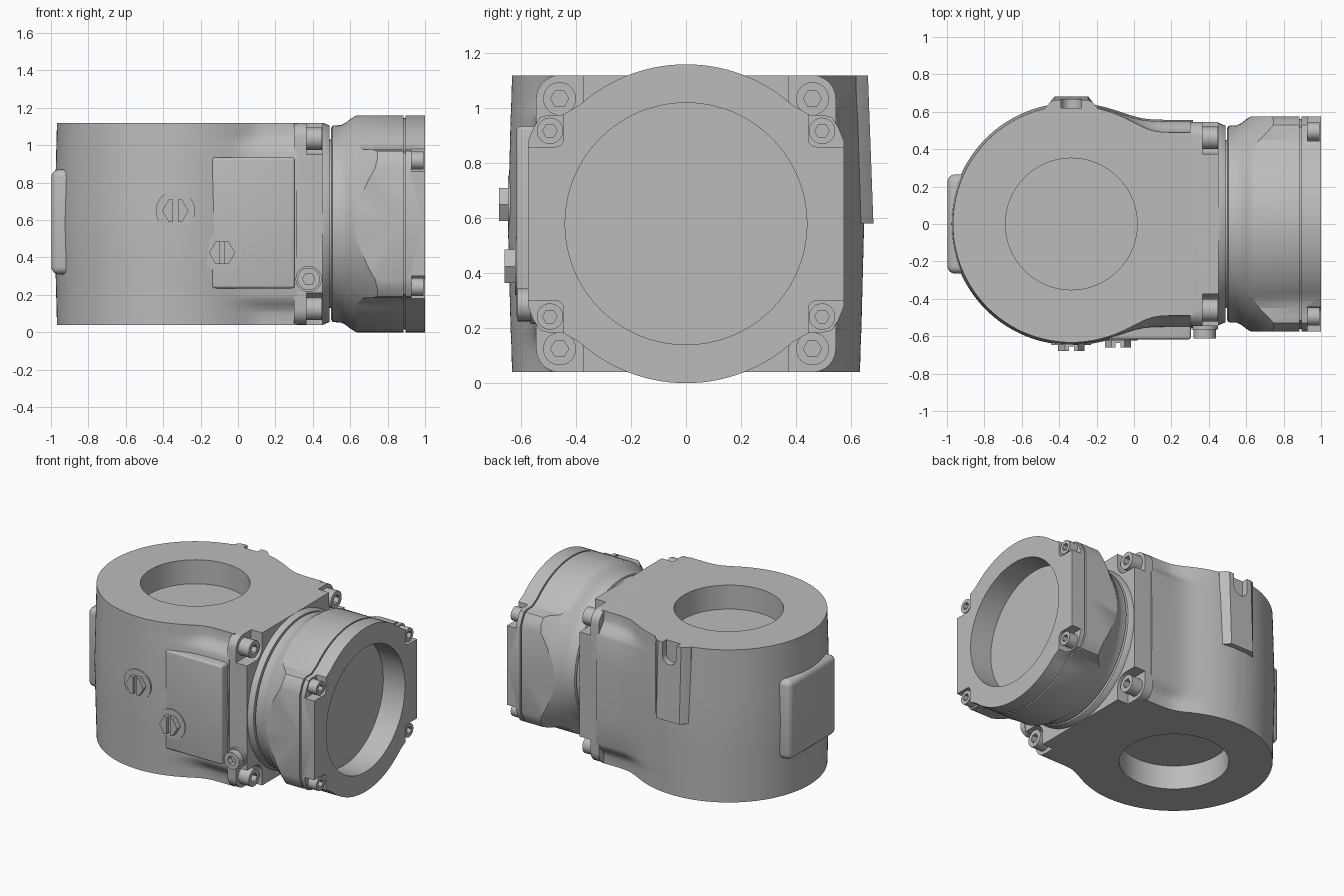
import bpy, bmesh
from math import cos, sin, pi, sqrt, exp, log, radians
from mathutils import Matrix, Vector

cube = bpy.data.objects.get("Cube")
if cube:
    bpy.data.objects.remove(cube, do_unlink=True)

metal = bpy.data.materials.new("grey metal")
metal.use_nodes = True
grey = (0.5, 0.5, 0.5, 1)
metal.diffuse_color = grey
metal.node_tree.nodes["Principled BSDF"].inputs["Base Color"].default_value = grey

MID = 0.58      # height of the horizontal axis
BORE_X = -0.335  # position of the vertical axis


def place(axis, level, u, v):
    return {"x": (level, u, v), "y": (u, level, v), "z": (u, v, level)}[axis]


def loft(name, rings, bevel=0.0):
    """Skin a stack of equal rings and close both ends."""
    bm = bmesh.new()
    loops = [[bm.verts.new(p) for p in ring] for ring in rings]
    n = len(loops[0])
    for low, high in zip(loops, loops[1:]):
        for i in range(n):
            j = (i + 1) % n
            bm.faces.new((low[i], low[j], high[j], high[i]))
    bm.faces.new(loops[0])
    bm.faces.new(loops[-1])
    bmesh.ops.recalc_face_normals(bm, faces=bm.faces)
    if bevel:
        bmesh.ops.bevel(bm, geom=bm.edges[:], offset=bevel, segments=4,
                        profile=0.5, affect="EDGES")
    mesh = bpy.data.meshes.new(name)
    bm.to_mesh(mesh)
    bm.free()
    mesh.materials.append(metal)
    ob = bpy.data.objects.new(name, mesh)
    bpy.context.collection.objects.link(ob)
    return ob


def prism(name, points, axis, start, end):
    return loft(name, [[place(axis, a, u, v) for u, v in points] for a in (start, end)])


def circle(cu, cv, r, n=64, turn=0.0):
    return [(cu + r * cos(turn + 2 * pi * i / n), cv + r * sin(turn + 2 * pi * i / n))
            for i in range(n)]


def box(name, x, y, z, bevel=0.0):
    corners = [(x[0], y[0]), (x[1], y[0]), (x[1], y[1]), (x[0], y[1])]
    return loft(name, [[(u, v, h) for u, v in corners] for h in z], bevel)


def rounded(u0, u1, v0, v1, r, n=8):
    pts = []
    for k, (cu, cv) in enumerate([(u1 - r, v1 - r), (u0 + r, v1 - r),
                                  (u0 + r, v0 + r), (u1 - r, v0 + r)]):
        pts += [(cu + r * cos((k + i / n) * pi / 2), cv + r * sin((k + i / n) * pi / 2))
                for i in range(n + 1)]
    return pts


def combine(ob, tools, operation="DIFFERENCE"):
    """Apply booleans and remove the helper objects."""
    for tool in tools:
        tool.hide_render = True
        mod = ob.modifiers.new("cut", "BOOLEAN")
        mod.operation, mod.solver, mod.object = operation, "EXACT", tool
    bpy.context.view_layer.update()
    graph = bpy.context.evaluated_depsgraph_get()
    mesh = bpy.data.meshes.new_from_object(ob.evaluated_get(graph))
    ob.modifiers.clear()
    ob.data = mesh
    for tool in tools:
        bpy.data.objects.remove(tool, do_unlink=True)


# Main housing: upright drum blending into a flat-sided neck
def housing_ring(z):
    t = min(1, abs(z - MID) / 0.54)
    r = 0.647 - 0.014 * t
    s = min(1, max(0, (abs(z - MID) - 0.38) / 0.1))
    w = 0.557 - 0.055 * s * s * (3 - 2 * s) - 0.012 * t
    half = []
    for i in range(33):
        a = pi - i * pi / 2 / 32
        half.append((BORE_X + r * cos(a), r * sin(a)))
    for i in range(1, 31):
        x = BORE_X + 0.65 * i / 30
        c = sqrt(max(0, r * r - (x - BORE_X) ** 2))
        half.append((x, w + 0.03 * log(1 + exp((c - w) / 0.03))))
    full = half + [(x, -y) for x, y in reversed(half[1:])]
    return [(x, y, z) for x, y in full]


levels = [0.04, 0.10, 0.125, 0.15, 0.175, 0.2, 0.4, 0.58, 0.76, 0.96, 0.985, 1.01, 1.035, 1.06, 1.12]
housing = loft("main_housing", [housing_ring(z) for z in levels])
combine(housing, [prism("bore_cutter", circle(BORE_X, 0, 0.352), "z", a, b)
                  for a, b in ((0.95, 1.3), (-0.2, 0.21))])

# Pads standing proud of the housing
box("end_pad", (-0.998, -0.7), (-0.265, 0.265), (0.31, 0.87), 0.04)
box("side_pad", (-0.14, 0.305), (-0.617, -0.4), (0.235, 0.935), 0.015)

# Ridge with a round-ended slot on the rear of the drum
ridge = loft("rear_ridge", [[(BORE_X + u, v, z) for u, v in
                             [(-0.14, 0.5), (-0.14, 0.62), (-0.115, 0.65), (-0.09, y),
                              (0.09, y), (0.115, 0.65), (0.14, 0.62), (0.14, 0.5)]]
                            for z, y in ((0.58, 0.682), (1.12, 0.662))])
slot = [(-0.055, 1.3), (-0.055, 1.03)] + [(0.055 * cos(a), 1.03 + 0.055 * sin(a))
        for a in [pi + pi * i / 12 for i in range(1, 12)]] + [(0.055, 1.03), (0.055, 1.3)]


def slot_cutter():
    return prism("slot_cutter", [(BORE_X + u, v) for u, v in slot], "y", 0.62, 0.8)


combine(ridge, [slot_cutter()])
combine(housing, [slot_cutter()])

# Square mounting flange with corner pockets for the screws
flange = prism("mounting_flange", rounded(-0.545, 0.545, MID - 0.54, MID + 0.54, 0.085),
               "x", 0.30, 0.452)


def corner_pockets(u, v, r, start):
    tools = []
    for sy in (-1, 1):
        for sz in (-1, 1):
            pts = [(sy * a, MID + sz * b) for a, b in rounded(u, u + 0.4, v, v + 0.4, r)]
            tools.append(prism("pocket_cutter", pts, "x", start, start + 0.2))
    return tools


combine(flange, corner_pockets(0.375, 0.37, 0.08, 0.365))


# Turned parts around the horizontal axis
def lathe(name, profile, n=96):
    return loft(name, [[place("x", x, u, v) for u, v in circle(0, MID, r, n)]
                       for x, r in profile])


lathe("flange_ring", [(0.44, 0.54), (0.455, 0.54), (0.49, 0.525)])
lathe("neck", [(0.45, 0.45), (0.55, 0.45)])


# Adapter outline: round top and bottom, flat sides, four ears
def adapter_outline(scale=1.0):
    q = [(0.575, 0.0), (0.575, 0.30), (0.555, 0.35), (0.53, 0.388), (0.50, 0.396), (0.45, 0.396)]
    q += [(0.58 * cos(a), 0.58 * sin(a)) for a in [radians(48 + 3 * i) for i in range(15)]]
    top = q + [(-u, v) for u, v in reversed(q[:-1])]
    full = top + [(u, -v) for u, v in reversed(top[1:-1])]
    return [(u * scale, MID + v * scale) for u, v in full]


adapter = prism("adapter_body", adapter_outline(), "x", 0.48, 0.886)
flare = lathe("flare_helper", [(0.497, 0.51), (0.505, 0.525), (0.55, 0.528), (0.575, 0.54),
                               (0.60, 0.56), (0.63, 0.578), (0.67, 0.60), (0.75, 0.66),
                               (0.82, 0.74), (0.95, 0.9)])
combine(adapter, [flare], "INTERSECT")
prism("joint_gap", adapter_outline(0.975), "x", 0.87, 0.91)
plate = prism("front_plate", adapter_outline(), "x", 0.896, 1.0)
combine(plate, corner_pockets(0.445, 0.28, 0.03, 0.928)
        + [prism("bore_cutter", circle(0, MID, 0.44, 80), "x", 0.83, 1.2)])
for part in (adapter, bpy.data.objects["joint_gap"]):
    combine(part, [prism("bore_cutter", circle(0, MID, 0.44, 80), "x", 0.83, 1.2)])

# Socket screws: one head, reused at every place
head = prism("screw_head", circle(0, 0, 1, 32), "x", -1.5, 0)
combine(head, [prism("socket_cutter", circle(0, 0, 0.55, 6), "x", -0.7, 0.5)])


def screw(name, location, radius, turn=0.0):
    ob = bpy.data.objects.new(name, head.data)
    bpy.context.collection.objects.link(ob)
    ob.matrix_world = (Matrix.Translation(Vector(location)) @ Matrix.Rotation(turn, 4, "Z")
                       @ Matrix.Scale(radius, 4))


for sy in (-1, 1):
    for sz in (-1, 1):
        screw("flange_screw", (0.448, sy * 0.46, MID + sz * 0.455), 0.06)
        screw("plate_screw", (0.993, sy * 0.495, MID + sz * 0.338), 0.048)
screw("side_screw", (0.378, -0.613, 0.285), 0.06, -pi / 2)
prism("side_screw_boss", circle(0.378, 0.285, 0.07, 32), "y", -0.565, -0.5)

# Slotted hexagonal plugs on round seats
for x, z, seat, tip in ((BORE_X, 0.65, -0.648, -0.68), (-0.085, 0.425, -0.622, -0.66)):
    prism("plug_seat", circle(x, z, 0.105, 48), "y", seat, -0.55)
    plug = prism("hex_plug", circle(x, z, 0.07, 6), "y", tip, -0.6)
    combine(plug, [box("slot_cutter", (x - 0.013, x + 0.013), (tip - 0.1, tip + 0.025),
                       (z - 0.1, z + 0.1))])

# Smooth the round faces and keep the edges crisp
bpy.data.objects.remove(head, do_unlink=True)
bpy.ops.object.select_all(action="DESELECT")
for ob in bpy.context.collection.objects:
    if ob.type == "MESH" and ob.data.materials and ob.data.materials[0] == metal:
        ob.select_set(True)
        bpy.context.view_layer.objects.active = ob
bpy.ops.object.shade_smooth_by_angle(angle=radians(30))
